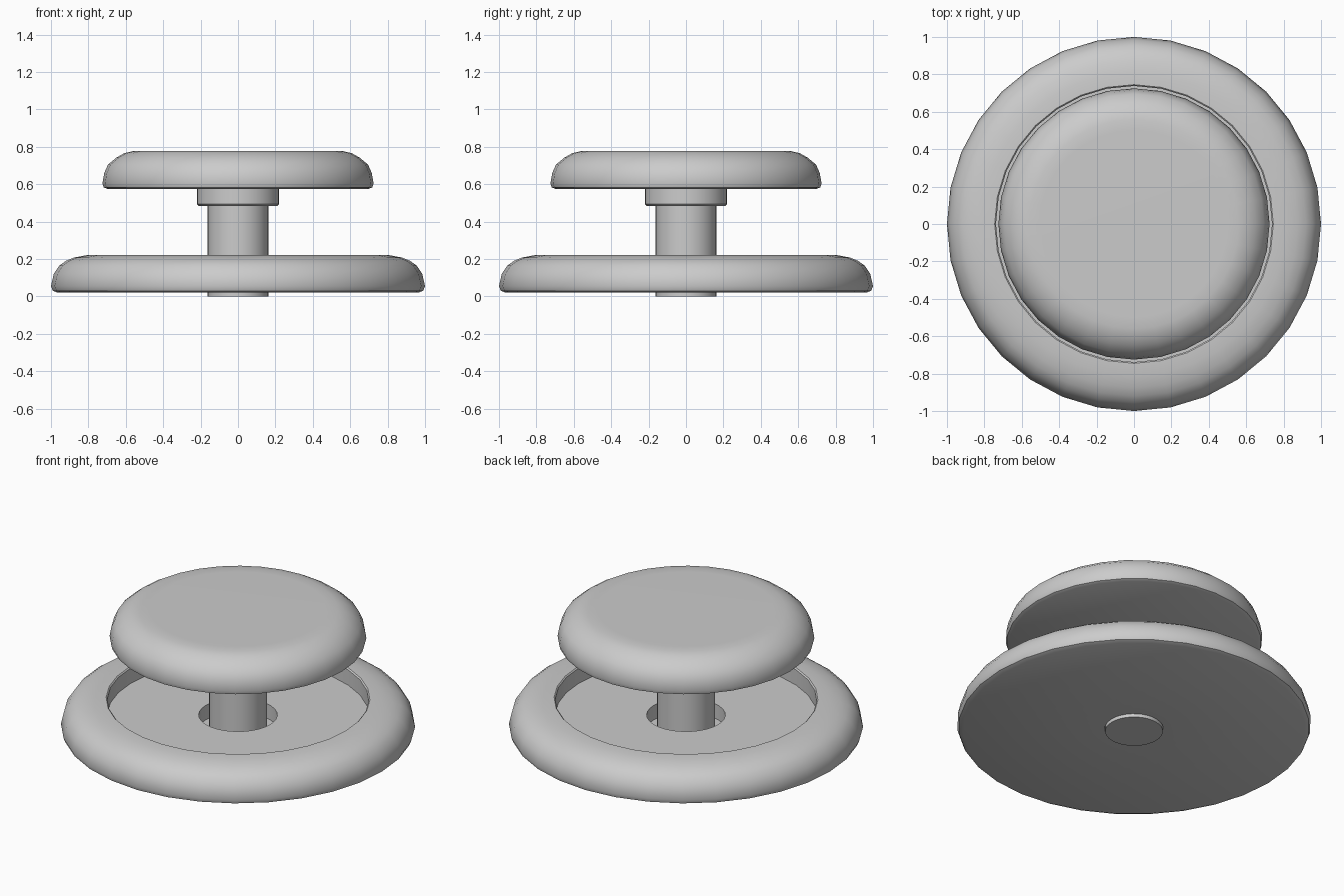
import bpy, bmesh
from math import sin, cos, tau, radians

if "Cube" in bpy.data.objects:
    bpy.data.objects.remove(bpy.data.objects["Cube"])

SEGMENTS = 32


def lathe(name, profile, closed=False):
    """Revolve (radius, z) points around z; a zero radius becomes a pole."""
    bm = bmesh.new()
    rings = []
    for r, z in profile:
        if r == 0:
            rings.append([bm.verts.new((0, 0, z))] * SEGMENTS)
        else:
            rings.append([bm.verts.new((r * cos(tau * i / SEGMENTS),
                                        r * sin(tau * i / SEGMENTS), z))
                          for i in range(SEGMENTS)])
    pairs = list(zip(rings, rings[1:]))
    if closed:
        pairs.append((rings[-1], rings[0]))
    for a, b in pairs:
        for i in range(SEGMENTS):
            j = (i + 1) % SEGMENTS
            bm.faces.new(list(dict.fromkeys((a[i], a[j], b[j], b[i]))))
    bmesh.ops.recalc_face_normals(bm, faces=bm.faces)
    mesh = bpy.data.meshes.new(name)
    bm.to_mesh(mesh)
    bm.free()
    ob = bpy.data.objects.new(name, mesh)
    bpy.context.collection.objects.link(ob)
    bpy.ops.object.select_all(action='DESELECT')
    bpy.context.view_layer.objects.active = ob
    ob.select_set(True)
    bpy.ops.object.shade_smooth_by_angle(angle=radians(40))
    return ob


# Base dish: rounded rim, recessed floor, counterbore and stem hole
lathe("base_dish", [
    (0.165, 0.02), (0.965, 0.02), (0.99, 0.03), (1.0, 0.055),
    (0.985, 0.12), (0.955, 0.165), (0.92, 0.19), (0.875, 0.208),
    (0.81, 0.22), (0.745, 0.222), (0.738, 0.215), (0.738, 0.12),
    (0.222, 0.12), (0.222, 0.03), (0.165, 0.03)], closed=True)

# Stem running through the base up to the cap
lathe("stem", [(0, 0), (0.163, 0), (0.163, 0.58), (0, 0.58)])

# Collar under the cap
lathe("collar", [
    (0, 0.483), (0.21, 0.483), (0.22, 0.493), (0.22, 0.577), (0, 0.577)])

# Push cap with rounded upper edge
lathe("push_cap", [
    (0, 0.575), (0.70, 0.575), (0.718, 0.583), (0.725, 0.605),
    (0.715, 0.66), (0.695, 0.705), (0.65, 0.742), (0.61, 0.765),
    (0.56, 0.777), (0.50, 0.778), (0, 0.778)])
